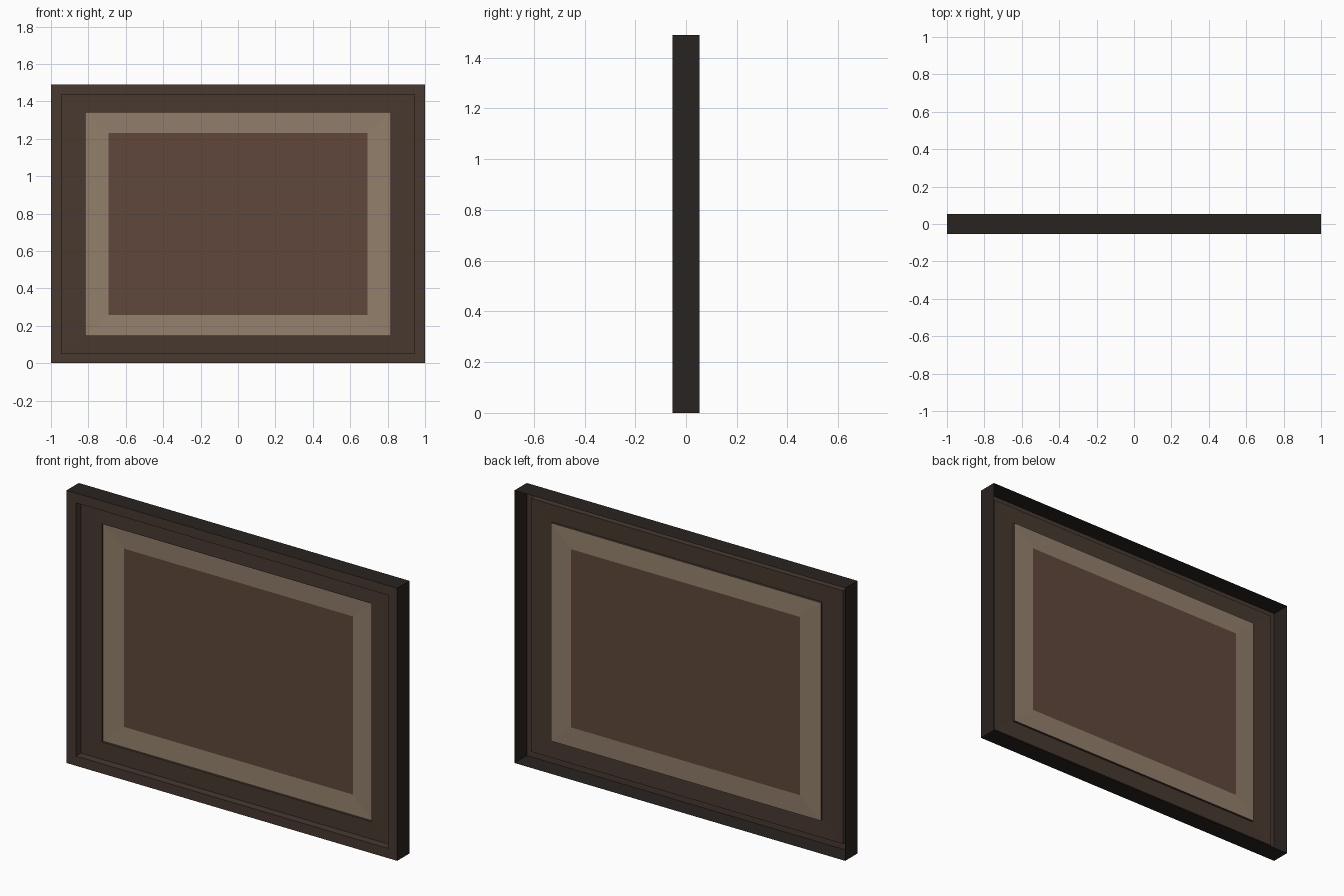
import bpy, bmesh

if "Cube" in bpy.data.objects:
    bpy.data.objects.remove(bpy.data.objects["Cube"])

CZ = 0.745  # height of the frame centre


def material(name, rgb):
    m = bpy.data.materials.new(name)
    m.diffuse_color = (*rgb, 1)
    m.use_nodes = True
    m.node_tree.nodes["Principled BSDF"].inputs["Base Color"].default_value = m.diffuse_color
    return m


def loop(bm, hx, hz, y):
    return [bm.verts.new((sx * hx, y, CZ + sz * hz))
            for sx, sz in ((-1, -1), (1, -1), (1, 1), (-1, 1))]


def nested_rects(name, profile, mat, cap=False):
    """Bridge rectangles (half width, half height, y) ordered from outside inwards."""
    bm = bmesh.new()
    loops = [loop(bm, *p) for p in profile]
    for a, b in zip(loops, loops[1:]):
        for i in range(4):
            j = (i + 1) % 4
            bm.faces.new((a[i], a[j], b[j], b[i]))
    if cap:
        bm.faces.new(loops[-1])
    mesh = bpy.data.meshes.new(name)
    bm.to_mesh(mesh)
    bm.free()
    mesh.materials.append(mat)
    obj = bpy.data.objects.new(name, mesh)
    bpy.context.collection.objects.link(obj)
    return obj


side_wood = material("dark_side_wood", (0.022, 0.017, 0.014))
wood = material("frame_wood", (0.065, 0.041, 0.030))
card = material("mat_card", (0.29, 0.215, 0.15))
art = material("picture", (0.118, 0.064, 0.043))

# Outer side walls; the back is left open
nested_rects("frame_sides", [(1.0, 0.745, 0.053), (1.0, 0.745, -0.053)], side_wood)

# Raised front lip, step down, flat moulding and step to the mat
nested_rects("frame_front", [
    (1.0, 0.745, -0.053),
    (0.943, 0.692, -0.053),
    (0.943, 0.692, -0.010),
    (0.815, 0.596, -0.012),
    (0.815, 0.596, 0.000)], wood)

# Mat border, sloping very slightly towards the picture
nested_rects("mat_border", [(0.815, 0.596, 0.000), (0.692, 0.487, 0.004)], card)

# Picture panel
nested_rects("picture_panel", [(0.692, 0.487, 0.004)], art, cap=True)
